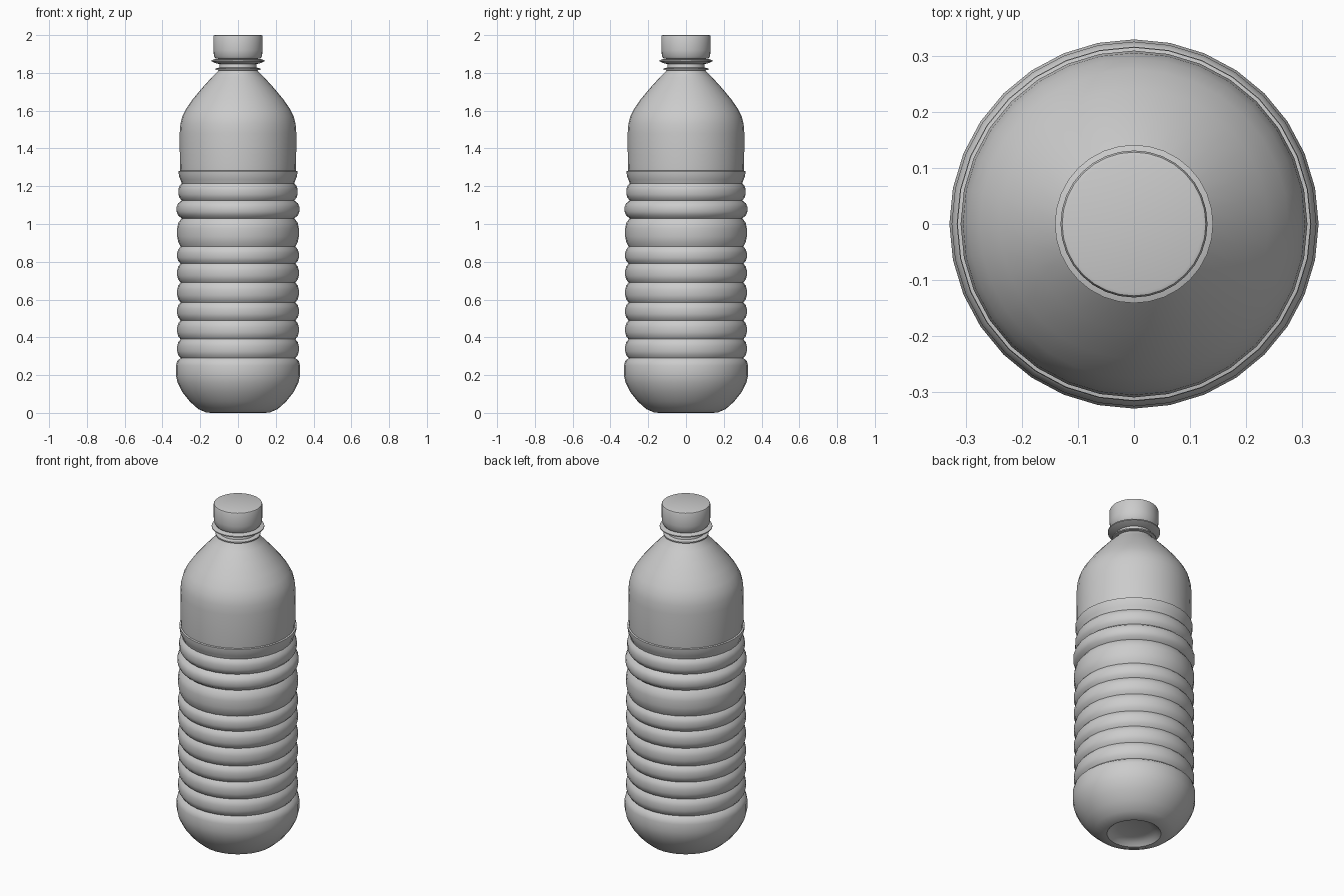
import bpy, bmesh, math

cube = bpy.data.objects.get("Cube")
if cube:
    bpy.data.objects.remove(cube)

SIDES = 32


def flat_colour(name, value):
    mat = bpy.data.materials.new(name)
    mat.use_nodes = True
    colour = (value, value, value, 1)
    mat.diffuse_color = colour
    mat.node_tree.nodes["Principled BSDF"].inputs["Base Color"].default_value = colour
    return mat


def lathe(name, profile, mat, angle=40):
    """Spin a list of (radius, height) points around z."""
    bm = bmesh.new()
    verts = [bm.verts.new((r, 0, z)) for r, z in profile]
    edges = [bm.edges.new(pair) for pair in zip(verts, verts[1:])]
    bmesh.ops.spin(bm, geom=verts + edges, cent=(0, 0, 0), axis=(0, 0, 1),
                   angle=2 * math.pi, steps=SIDES)
    bmesh.ops.remove_doubles(bm, verts=bm.verts, dist=0.0005)
    bmesh.ops.recalc_face_normals(bm, faces=bm.faces)
    mesh = bpy.data.meshes.new(name)
    bm.to_mesh(mesh)
    bm.free()
    mesh.materials.append(mat)
    obj = bpy.data.objects.new(name, mesh)
    bpy.context.collection.objects.link(obj)
    bpy.ops.object.select_all(action="DESELECT")
    obj.select_set(True)
    bpy.context.view_layer.objects.active = obj
    bpy.ops.object.shade_smooth_by_angle(angle=math.radians(angle))
    return obj


def band(low, high, radius, groove):
    """Rounded rib between two grooves, starting at its lower groove."""
    h = high - low
    return [(groove, low), (groove + 0.7 * (radius - groove), low + 0.16 * h),
            (radius, low + 0.36 * h), (radius, low + 0.64 * h),
            (groove + 0.7 * (radius - groove), low + 0.84 * h)]


grey = flat_colour("grey plastic", 0.6)

# Base with a dimple underneath
profile = [(0, 0.03), (0.09, 0.03), (0.125, 0.018), (0.145, 0), (0.17, 0.003),
           (0.21, 0.02), (0.255, 0.06), (0.295, 0.11), (0.32, 0.16),
           (0.329, 0.2), (0.329, 0.25), (0.322, 0.275)]

# Ribbed body
grooves = [0.29, 0.39, 0.49, 0.585, 0.69, 0.79, 0.88, 1.03]
for low, high in zip(grooves, grooves[1:]):
    profile += band(low, high, 0.322, 0.304)

# Narrow ridges and the lip under the shoulder
profile += band(1.03, 1.125, 0.325, 0.298)
profile += band(1.125, 1.215, 0.316, 0.298)
profile += [(0.298, 1.215), (0.305, 1.235), (0.313, 1.255), (0.315, 1.28), (0.306, 1.282)]

# Shoulder and neck
profile += [(0.308, 1.32), (0.309, 1.48), (0.305, 1.53), (0.295, 1.57), (0.275, 1.61),
            (0.24, 1.66), (0.19, 1.72), (0.14, 1.775), (0.105, 1.81), (0.098, 1.825)]
profile += [(0.098, 1.88), (0, 1.88)]
lathe("bottle_body", profile, grey)

# Neck rings
lathe("tamper_ring", [(0.09, 1.812), (0.12, 1.816), (0.12, 1.823), (0.09, 1.83)], grey)
lathe("neck_collar", [(0.09, 1.845), (0.115, 1.85), (0.141, 1.861), (0.141, 1.867),
                      (0.12, 1.874), (0.09, 1.876)], grey)

# Screw cap with a softened top edge
lathe("cap", [(0, 1.876), (0.118, 1.876), (0.127, 1.888), (0.131, 1.92), (0.131, 1.992),
              (0.128, 1.998), (0.122, 2.0), (0, 2.0)], grey)
